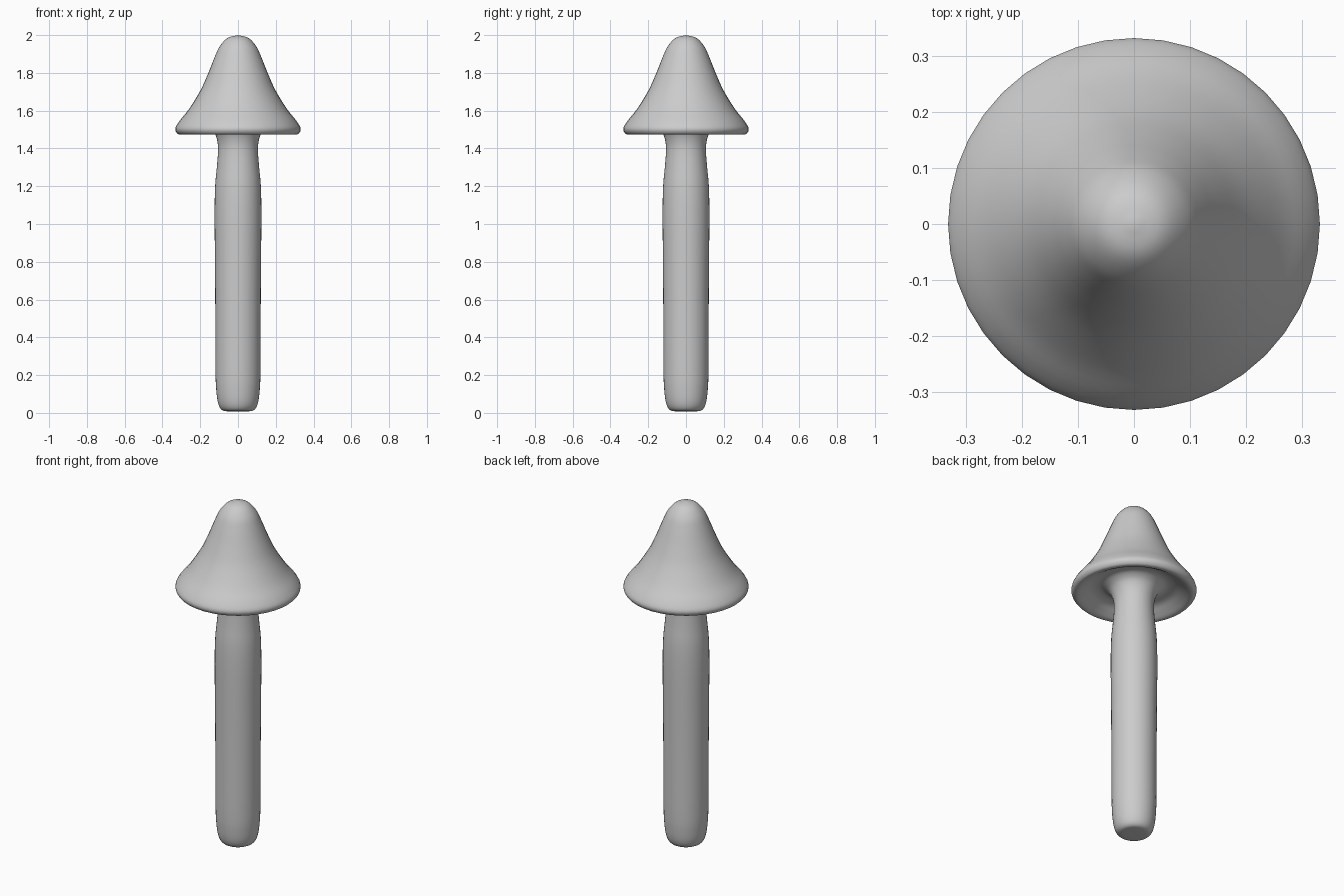
import bpy, bmesh, math
from mathutils import Vector

if "Cube" in bpy.data.objects:
    bpy.data.objects.remove(bpy.data.objects["Cube"])

SIDES = 40


def smooth_profile(pts, steps=4):
    """Catmull-Rom curve through (radius, height) points."""
    p = [Vector(q) for q in pts]
    p = [2 * p[0] - p[1]] + p + [2 * p[-1] - p[-2]]
    out = []
    for a, b, c, d in zip(p, p[1:], p[2:], p[3:]):
        for i in range(steps):
            t = i / steps
            out.append(0.5 * (2 * b + (c - a) * t + (2 * a - 5 * b + 4 * c - d) * t**2
                              + (3 * b - a - 3 * c + d) * t**3))
    return out + [p[-2]]


def lathe(name, pts):
    bm = bmesh.new()
    prof = [bm.verts.new((max(r, 0), 0, z)) for r, z in smooth_profile(pts)]
    edges = [bm.edges.new(e) for e in zip(prof, prof[1:])]
    bmesh.ops.spin(bm, geom=prof + edges, cent=(0, 0, 0), axis=(0, 0, 1),
                   angle=math.tau, steps=SIDES, use_merge=False)
    bmesh.ops.remove_doubles(bm, verts=bm.verts, dist=0.0005)
    bmesh.ops.recalc_face_normals(bm, faces=bm.faces)
    for f in bm.faces:
        f.smooth = True
    mesh = bpy.data.meshes.new(name)
    bm.to_mesh(mesh)
    bm.free()
    obj = bpy.data.objects.new(name, mesh)
    bpy.context.collection.objects.link(obj)
    return obj


# Bell cap, rolled rim, hollow underside and stem in one continuous skin
lathe("mushroom", [
    # stem
    (0, 0.008), (0.05, 0.008), (0.085, 0.015), (0.105, 0.05), (0.115, 0.12),
    (0.119, 0.22), (0.12, 0.5), (0.122, 0.8), (0.124, 1.05), (0.121, 1.2),
    (0.112, 1.3), (0.106, 1.38), (0.108, 1.43), (0.12, 1.475),
    # underside
    (0.14, 1.505), (0.175, 1.524), (0.22, 1.518), (0.26, 1.495),
    # rim
    (0.295, 1.476), (0.32, 1.478), (0.332, 1.505), (0.31, 1.545),
    # bell
    (0.26, 1.608), (0.20, 1.705), (0.157, 1.80), (0.125, 1.88),
    (0.097, 1.94), (0.055, 1.985), (0, 2.0),
])
